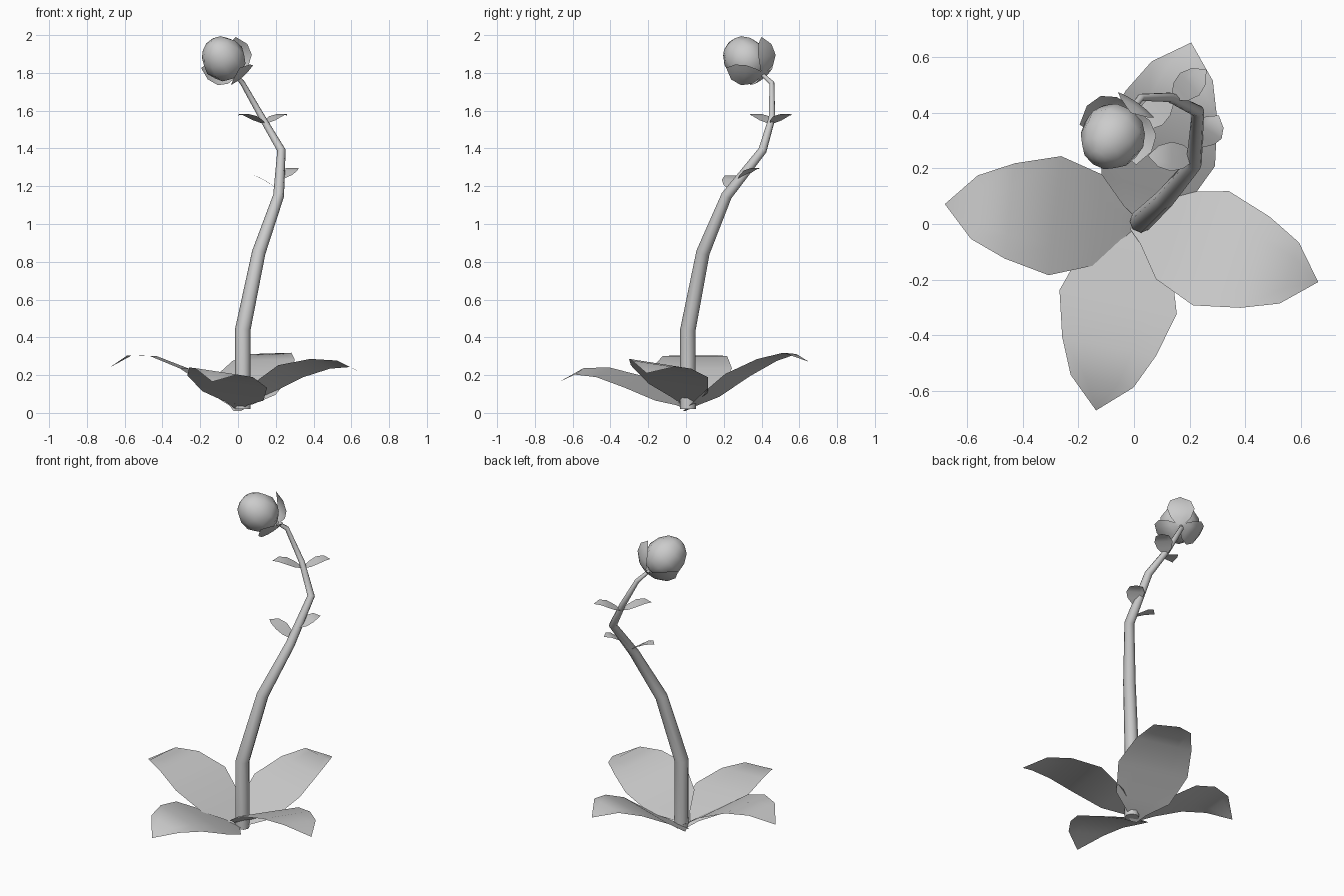
import bpy
import bmesh
from math import radians, cos, sin, tau
from mathutils import Vector

if "Cube" in bpy.data.objects:
    bpy.data.objects.remove(bpy.data.objects["Cube"])


def finish(name, bm):
    mesh = bpy.data.meshes.new(name)
    bm.to_mesh(mesh)
    bm.free()
    for p in mesh.polygons:
        p.use_smooth = True
    ob = bpy.data.objects.new(name, mesh)
    bpy.context.collection.objects.link(ob)
    return ob


def blade(name, centres, side, widths, roll=0.0, lift=Vector((0, 0, 1)), cup=0.0):
    """Single-sided leaf surface: a strip of rows that closes to a point."""
    bm = bmesh.new()
    rows = []
    for c, w in zip(centres, widths):
        if w == 0:
            rows.append([bm.verts.new(c)])
        else:
            rows.append([bm.verts.new(c + side * (w * s) + lift * (w * (roll * s + cup * s * s)))
                         for s in (-1, -0.5, 0, 0.5, 1)])
    for a, b in zip(rows, rows[1:]):
        for i in range(4):
            if len(b) == 1:
                bm.faces.new((a[i], a[i + 1], b[0]))
            else:
                bm.faces.new((a[i], a[i + 1], b[i + 1], b[i]))
    return finish(name, bm)


# Stem: tapering eight-sided tube along a bent path
path = [(0.025, 0.01, 0.02, 0.042), (0.025, 0.01, 0.44, 0.041), (0.11, 0.09, 0.85, 0.036),
        (0.215, 0.215, 1.15, 0.029), (0.23, 0.405, 1.39, 0.023), (0.13, 0.455, 1.56, 0.018),
        (0.025, 0.455, 1.745, 0.014), (-0.02, 0.395, 1.80, 0.010)]
cu = bpy.data.curves.new("stem", 'CURVE')
cu.dimensions = '3D'
cu.bevel_depth = 1.0
cu.bevel_resolution = 2
cu.use_fill_caps = True
sp = cu.splines.new('POLY')
sp.points.add(len(path) - 1)
for pt, (x, y, z, r) in zip(sp.points, path):
    pt.co = (x, y, z, 1)
    pt.radius = r
stem = bpy.data.objects.new("stem", cu)
bpy.context.collection.objects.link(stem)
bpy.context.view_layer.objects.active = stem
stem.select_set(True)
bpy.ops.object.convert(target='MESH')
bpy.ops.object.shade_smooth_by_angle(angle=radians(50))

# Four large leaves at the foot: heading, heights along the leaf, roll
reach = (0.0, 0.05, 0.14, 0.29, 0.45, 0.575, 0.68)
half_width = (0.02, 0.06, 0.165, 0.215, 0.172, 0.115, 0)
rosette = [("left_leaf", 174, (0.03, 0.07, 0.13, 0.235, 0.30, 0.305, 0.24), 0.0),
           ("right_leaf", -17.5, (0.04, 0.07, 0.13, 0.22, 0.26, 0.26, 0.21), -0.15),
           ("front_leaf", -101.5, (0.02, 0.05, 0.09, 0.165, 0.215, 0.22, 0.165), -0.15),
           ("back_leaf", 72.5, (0.01, 0.04, 0.09, 0.20, 0.28, 0.315, 0.27), -0.03)]
for name, deg, heights, roll in rosette:
    d = Vector((cos(radians(deg)), sin(radians(deg)), 0))
    grow = 1.02 if name != "right_leaf" else 1.035
    centres = [d * (r * grow - 0.01) + Vector((0, 0, h)) for r, h in zip(reach, heights)]
    blade(name, centres, Vector((-d.y, d.x, 0)), half_width, roll)

# Small leaves in pairs on the stem: base and tip
small = [((0.22, 0.24, 1.18), (0.05, 0.245, 1.255)),
         ((0.235, 0.28, 1.24), (0.305, 0.39, 1.29)),
         ((0.14, 0.45, 1.53), (0.00, 0.345, 1.575)),
         ((0.14, 0.45, 1.53), (0.26, 0.555, 1.575))]
for i, (a, b) in enumerate(small):
    a, b = Vector(a), Vector(b)
    d = b - a
    side = Vector((-d.y, d.x, 0)).normalized()
    centres = [a + d * t + Vector((0, 0, h))
               for t, h in ((0, 0), (0.25, 0.008), (0.5, 0.018), (0.78, 0.018), (1, 0))]
    blade(f"small_leaf_{i + 1}", centres, side, (0.01, 0.042, 0.053, 0.038, 0))

# Axes of the nodding bud
axis = Vector((-0.44, -0.62, 0.65)).normalized()
up = (Vector((0, 0, 1)) - axis * axis.z).normalized()
across = axis.cross(up)

# Bud: egg-shaped surface of revolution
base = Vector((-0.023, 0.39, 1.795))
bm = bmesh.new()
n = 10
rings = []
for t, r in ((0.008, 0.045), (0.05, 0.095), (0.11, 0.117), (0.17, 0.105), (0.22, 0.074), (0.245, 0.03)):
    rings.append([bm.verts.new(base + axis * t + (up * cos(tau * k / n) + across * sin(tau * k / n)) * r)
                  for k in range(n)])
for a, b in zip(rings, rings[1:]):
    for k in range(n):
        bm.faces.new((a[k], a[(k + 1) % n], b[(k + 1) % n], b[k]))
for ring, t in ((rings[0], 0.0), (rings[-1], 0.25)):
    tip = bm.verts.new(base + axis * t)
    for k in range(n):
        bm.faces.new((ring[k], ring[(k + 1) % n], tip))
bmesh.ops.recalc_face_normals(bm, faces=bm.faces)
finish("bud", bm)

# Three sepals cupping the bud
root = Vector((-0.005, 0.41, 1.79))
for i in range(3):
    ang = tau * i / 3
    out = up * cos(ang) + across * sin(ang)
    side = axis.cross(out)
    centres = [root + axis * p + out * q
               for p, q in ((0, 0), (0.008, 0.05), (0.04, 0.095), (0.09, 0.13), (0.14, 0.144))]
    blade(f"sepal_{i + 1}", centres, side, (0.015, 0.06, 0.08, 0.06, 0), lift=axis, cup=0.15)
